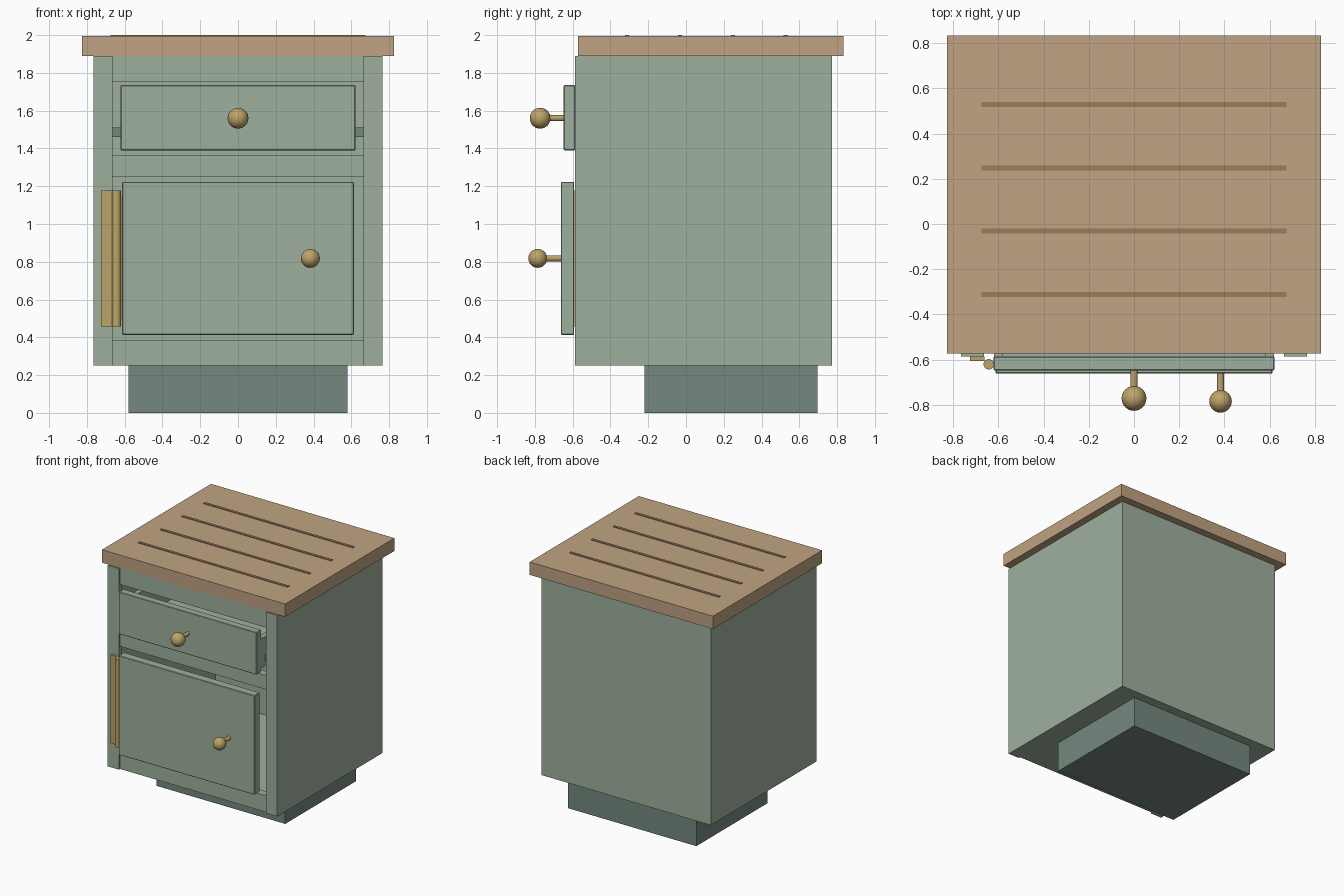
import bpy
import math

cube = bpy.data.objects.get("Cube")
if cube:
    bpy.data.objects.remove(cube, do_unlink=True)


def material(name, rgb):
    m = bpy.data.materials.new(name)
    m.use_nodes = True
    m.diffuse_color = (*rgb, 1)
    m.node_tree.nodes["Principled BSDF"].inputs["Base Color"].default_value = (*rgb, 1)
    return m


GREEN = material("sage green paint", (0.342, 0.434, 0.337))
TEAL = material("dark grey green", (0.178, 0.246, 0.209))
WOOD = material("light wood", (0.527, 0.366, 0.223))
GROOVE = material("dark wood", (0.328, 0.205, 0.107))
BRASS = material("brass", (0.503, 0.366, 0.141))


def box(name, x, y, z, mat, bevel=0):
    """Box from (min, max) ranges on each axis."""
    mid = [(a + b) / 2 for a, b in (x, y, z)]
    bpy.ops.mesh.primitive_cube_add(size=1, location=mid)
    ob = bpy.context.object
    ob.name = name
    ob.scale = [b - a for a, b in (x, y, z)]
    bpy.ops.object.transform_apply(location=False, rotation=False, scale=True)
    ob.data.materials.append(mat)
    if bevel:
        mod = ob.modifiers.new("edge chamfer", "BEVEL")
        mod.width = bevel
        mod.segments = 1
    return ob


def pair(name, x, y, z, mat):
    """The same box on the left (+x) and right (-x) sides."""
    box("left_" + name, x, y, z, mat)
    box("right_" + name, (-x[1], -x[0]), y, z, mat)


def rod(name, radius, length, loc, mat, rot=(0, 0, 0)):
    bpy.ops.mesh.primitive_cylinder_add(vertices=20, radius=radius, depth=length,
                                        location=loc, rotation=rot)
    ob = bpy.context.object
    ob.name = name
    ob.data.materials.append(mat)
    bpy.ops.object.shade_smooth_by_angle(angle=math.radians(35))


def knob(name, x, z, y_face, y_ball, radius):
    """Ball knob on a thin stem pointing to the front."""
    rod(name + "_stem", 0.016, y_face - y_ball, (x, (y_face + y_ball) / 2, z),
        BRASS, (math.pi / 2, 0, 0))
    bpy.ops.mesh.primitive_uv_sphere_add(segments=24, ring_count=16, radius=radius,
                                         location=(x, y_ball, z))
    ob = bpy.context.object
    ob.name = name + "_ball"
    ob.data.materials.append(BRASS)
    bpy.ops.object.shade_smooth_by_angle(angle=math.radians(35))


# Plinth
box("plinth", (-0.58, 0.58), (-0.22, 0.695), (0, 0.25), TEAL)

# Hollow cabinet body
pair("side_panel", (0.70, 0.765), (-0.555, 0.772), (0.25, 1.89), GREEN)
box("back_panel", (-0.70, 0.70), (0.712, 0.772), (0.25, 1.89), GREEN)
box("floor_panel", (-0.70, 0.70), (-0.555, 0.712), (0.25, 0.31), GREEN)

# Face frame, rails set back behind the stiles
pair("front_stile", (0.665, 0.765), (-0.587, -0.555), (0.25, 1.89), GREEN)
for name, z in (("top_rail", (1.755, 1.89)), ("middle_rail", (1.25, 1.365)),
                ("bottom_rail", (0.25, 0.385))):
    box(name, (-0.665, 0.665), (-0.572, -0.51), z, GREEN)

# Worktop with inlaid grooves
box("worktop", (-0.827, 0.827), (-0.573, 0.834), (1.89, 1.995), WOOD)
for i in range(4):
    y = -0.312 + i * 0.28
    box(f"worktop_groove_{i + 1}", (-0.675, 0.675), (y - 0.011, y + 0.011),
        (1.992, 2.0), GROOVE)

# Drawer with box and runners
box("drawer_front", (-0.622, 0.622), (-0.648, -0.587), (1.39, 1.735), GREEN, 0.004)
pair("drawer_side", (0.58, 0.62), (-0.587, 0.55), (1.42, 1.66), GREEN)
box("drawer_back", (-0.58, 0.58), (0.51, 0.55), (1.42, 1.66), GREEN)
box("drawer_bottom", (-0.58, 0.58), (-0.587, 0.51), (1.42, 1.45), GREEN)
pair("drawer_runner", (0.62, 0.70), (-0.54, 0.55), (1.46, 1.51), TEAL)
knob("drawer_knob", 0, 1.56, -0.645, -0.772, 0.055)

# Door
box("door", (-0.613, 0.613), (-0.662, -0.592), (0.413, 1.223), GREEN, 0.004)
knob("door_knob", 0.383, 0.818, -0.66, -0.785, 0.05)

# Long hinge beside the door
box("hinge_frame_leaf", (-0.725, -0.662), (-0.607, -0.587), (0.457, 1.177), BRASS)
rod("hinge_barrel", 0.023, 0.72, (-0.643, -0.621, 0.817), BRASS)
box("hinge_door_leaf", (-0.64, -0.612), (-0.628, -0.614), (0.497, 1.14), BRASS)
